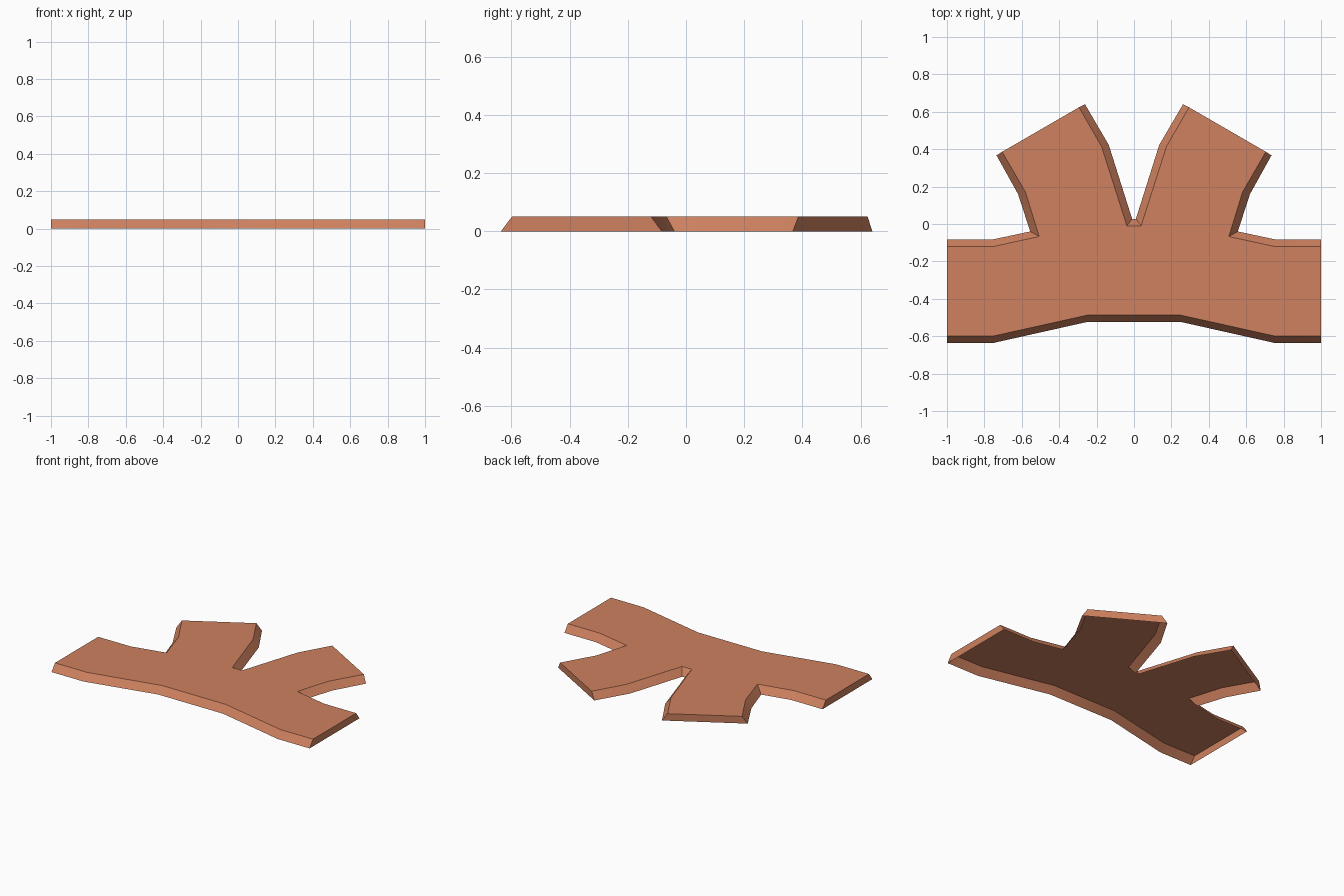
import bpy, bmesh

if "Cube" in bpy.data.objects:
    bpy.data.objects.remove(bpy.data.objects["Cube"])

clay = bpy.data.materials.new("clay_brown")
clay.diffuse_color = (0.62, 0.22, 0.115, 1)
clay.use_nodes = True
clay.node_tree.nodes["Principled BSDF"].inputs["Base Color"].default_value = clay.diffuse_color

H = 0.05
# right half of the outline, notch -> prong -> arm -> front edge: (lower x, y), (upper x, y)
HALF = [
    ((0.01, 0.027), (0.038, -0.01)),
    ((0.135, 0.423), (0.173, 0.413)),
    ((0.262, 0.64), (0.294, 0.624)),
    ((0.735, 0.367), (0.705, 0.386)),
    ((0.62, 0.16), (0.58, 0.17)),
    ((0.555, -0.04), (0.507, -0.067)),
    ((0.757, -0.083), (0.75, -0.12)),
    ((1.0, -0.083), (1.0, -0.12)),
    ((1.0, -0.636), (1.0, -0.598)),
    ((0.752, -0.636), (0.748, -0.598)),
    ((0.252, -0.524), (0.248, -0.487)),
]


def loop(bm, level, z):
    right = [p[level] for p in HALF]
    left = [(-x, y) for x, y in reversed(right)]
    return [bm.verts.new((x, y, z)) for x, y in right + left]


# open-bottomed road slab with sloped banks
bm = bmesh.new()
low, top = loop(bm, 0, 0), loop(bm, 1, H)
n = len(low)
bm.faces.new(list(reversed(top)))
for i in range(n):
    j = (i + 1) % n
    bm.faces.new((low[j], low[i], top[i], top[j]))
bm.normal_update()

mesh = bpy.data.meshes.new("junction_slab")
bm.to_mesh(mesh)
bm.free()
mesh.materials.append(clay)
slab = bpy.data.objects.new("junction_slab", mesh)
bpy.context.collection.objects.link(slab)

# soft bends along the banks, crisp rim and corners
bpy.context.view_layer.objects.active = slab
slab.select_set(True)
bpy.ops.object.shade_smooth_by_angle(angle=0.6)
